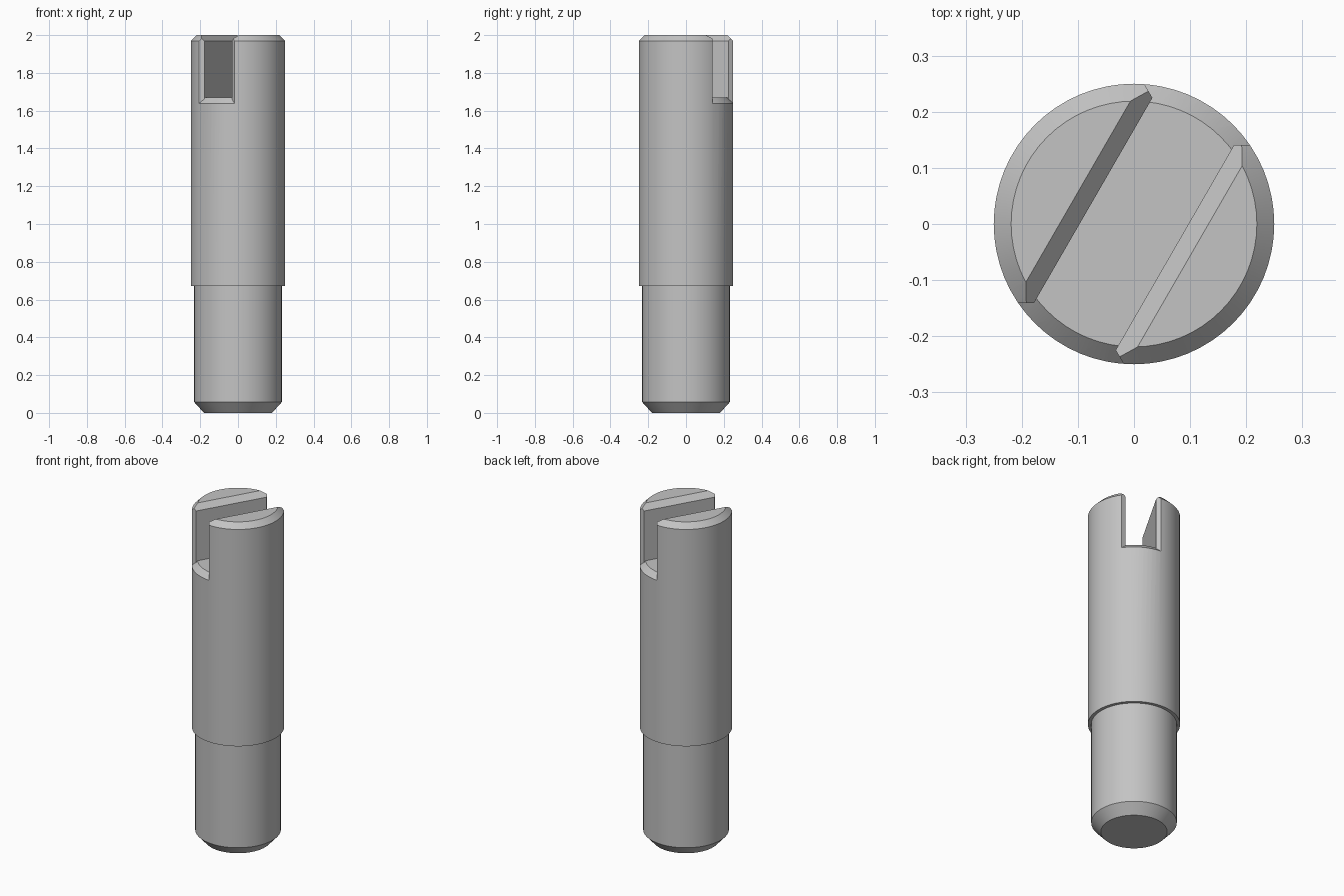
import bpy
import bmesh
from math import radians, tau
from mathutils import Matrix, Vector

cube = bpy.data.objects.get("Cube")
if cube:
    bpy.data.objects.remove(cube, do_unlink=True)

RADIUS, HEIGHT = 0.25, 2.0
CHAMFER = 0.031
SLOT_HALF, SLOT_FLOOR = 0.084, 1.67
SLOT_TURN = Matrix.Rotation(radians(60), 4, "Z")  # slot runs along local x

steel = bpy.data.materials.new("steel grey")
grey = (0.55, 0.55, 0.55, 1)
steel.diffuse_color = grey
steel.use_nodes = True
steel.node_tree.nodes["Principled BSDF"].inputs["Base Color"].default_value = grey


def finish(name, bm):
    bmesh.ops.recalc_face_normals(bm, faces=bm.faces)
    mesh = bpy.data.meshes.new(name)
    bm.to_mesh(mesh)
    bm.free()
    obj = bpy.data.objects.new(name, mesh)
    obj.data.materials.append(steel)
    bpy.context.collection.objects.link(obj)
    return obj


def lathe(name, profile):
    """Turn (radius, z) points about the z axis and cap both ends."""
    bm = bmesh.new()
    verts = [bm.verts.new((r, 0, z)) for r, z in profile]
    edges = [bm.edges.new(pair) for pair in zip(verts, verts[1:])]
    bmesh.ops.spin(bm, geom=verts + edges, cent=(0, 0, 0), axis=(0, 0, 1),
                   angle=tau, steps=64, use_merge=True)
    bmesh.ops.remove_doubles(bm, verts=bm.verts, dist=1e-5)
    bmesh.ops.holes_fill(bm, edges=bm.edges, sides=0)
    return finish(name, bm)


def prism(name, points, direction):
    """Extrude a flat outline and turn it to the slot direction."""
    bm = bmesh.new()
    face = bm.faces.new([bm.verts.new(p) for p in points])
    new = bmesh.ops.extrude_face_region(bm, geom=[face], use_keep_orig=True)["geom"]
    bmesh.ops.translate(bm, vec=Vector(direction),
                        verts=[v for v in new if isinstance(v, bmesh.types.BMVert)])
    bm.transform(SLOT_TURN)
    return finish(name, bm)


def combine(target, tool, operation):
    tool.hide_render = True
    mod = target.modifiers.new("cut", "BOOLEAN")
    mod.operation, mod.solver, mod.object = operation, "EXACT", tool
    bpy.context.view_layer.objects.active = target
    bpy.ops.object.modifier_apply(modifier=mod.name)
    bpy.data.objects.remove(tool, do_unlink=True)


# Stepped pin with chamfered ends
pin = lathe("slotted_pin", [
    (0.18, 0), (0.232, 0.057), (0.232, 0.672), (RADIUS, 0.672),
    (RADIUS, HEIGHT - CHAMFER), (RADIUS - CHAMFER, HEIGHT)])

# Slot outline that flares where it leaves the pin
inner, outer = 0.211, 0.3
flare = SLOT_HALF + (outer - inner) * 1.74
quarter = [(outer, flare), (inner, SLOT_HALF)]
half = quarter + [(-x, y) for x, y in reversed(quarter)]
outline = half + [(-x, -y) for x, y in half]
slot = prism("slot_cutter", [(x, y, 1.4) for x, y in outline], (0, 0, 0.8))

# Floor is level in the middle and slopes down at the pin surface
drop = 0.3
floor_shape = lathe("floor_cutter", [
    (RADIUS - CHAMFER, SLOT_FLOOR), (RADIUS - CHAMFER + drop, SLOT_FLOOR - drop),
    (RADIUS - CHAMFER + drop, 2.3), (RADIUS - CHAMFER, 2.3)])
combine(slot, floor_shape, "INTERSECT")
combine(pin, slot, "DIFFERENCE")

# Chamfer along the top edges of the slot
low, high = -0.03, 0.08
base = HEIGHT - CHAMFER
wedge = prism("edge_cutter", [
    (-0.4, -SLOT_HALF - low, base + low), (-0.4, SLOT_HALF + low, base + low),
    (-0.4, SLOT_HALF + high, base + high), (-0.4, -SLOT_HALF - high, base + high)],
    (0.8, 0, 0))
combine(pin, wedge, "DIFFERENCE")

# Smooth round sides, crisp machined edges
bpy.ops.object.select_all(action="DESELECT")
pin.select_set(True)
bpy.context.view_layer.objects.active = pin
bpy.ops.object.shade_smooth_by_angle(angle=radians(25))
